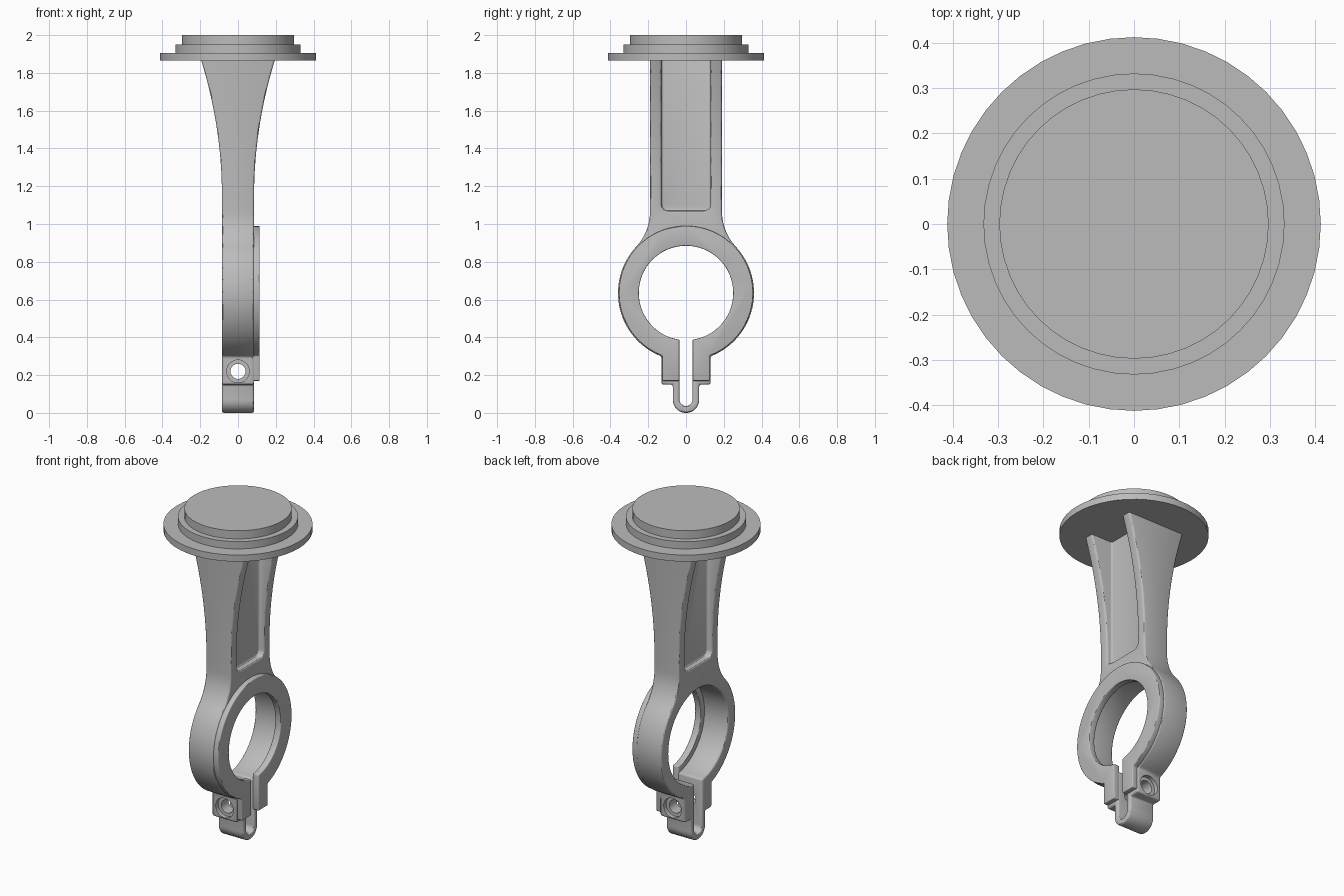
import bpy, bmesh, math
from math import cos, sin, radians, atan2, sqrt

if "Cube" in bpy.data.objects:
    bpy.data.objects.remove(bpy.data.objects["Cube"])

grey = bpy.data.materials.new("plain_grey")
grey.use_nodes = True
GREY = (0.5, 0.5, 0.5, 1)
grey.diffuse_color = GREY
grey.node_tree.nodes["Principled BSDF"].inputs["Base Color"].default_value = GREY

RING_Z = 0.635
SLOT = 0.035
HALF = 0.085


def arc(cu, cv, r, start, end, n):
    return [(cu + r * cos(radians(start + (end - start) * i / n)),
             cv + r * sin(radians(start + (end - start) * i / n))) for i in range(n + 1)]


def mirrored(half):
    """Close a right-hand half outline with its mirror image."""
    return half + [(-u, v) for u, v in reversed(half) if abs(u) > 1e-5]


def prism(name, pts, axis, lo, hi):
    """Extrude an outline (horizontal, z) along x or y."""
    place = (lambda u, v, d: (d, u, v)) if axis == "x" else (lambda u, v, d: (u, d, v))
    bm = bmesh.new()
    face = bm.faces.new([bm.verts.new(place(u, v, lo)) for u, v in pts])
    ext = bmesh.ops.extrude_face_region(bm, geom=[face])
    shift = place(0, 0, hi - lo)
    bmesh.ops.translate(bm, vec=shift, verts=[g for g in ext["geom"] if isinstance(g, bmesh.types.BMVert)])
    bmesh.ops.recalc_face_normals(bm, faces=bm.faces)
    mesh = bpy.data.meshes.new(name)
    bm.to_mesh(mesh)
    bm.free()
    mesh.materials.append(grey)
    obj = bpy.data.objects.new(name, mesh)
    bpy.context.collection.objects.link(obj)
    return obj


def activate(obj):
    bpy.ops.object.select_all(action="DESELECT")
    obj.select_set(True)
    bpy.context.view_layer.objects.active = obj


def boolean(obj, tool, operation="DIFFERENCE"):
    mod = obj.modifiers.new("cut", "BOOLEAN")
    mod.operation, mod.solver, mod.object = operation, "EXACT", tool
    activate(obj)
    bpy.ops.object.modifier_apply(modifier=mod.name)
    bpy.data.objects.remove(tool)


def bevel(obj, width):
    mod = obj.modifiers.new("soft_edges", "BEVEL")
    mod.width, mod.segments = width, 3
    mod.limit_method, mod.angle_limit = "ANGLE", radians(40)
    activate(obj)
    bpy.ops.object.modifier_apply(modifier=mod.name)


def smooth(obj):
    activate(obj)
    bpy.ops.object.shade_smooth_by_angle(angle=radians(30))


def circle(r, z, n=64):
    return arc(0, z, r, 0, 360, n)[:-1]


def slot_cutter():
    return prism("slot_cutter", mirrored([(SLOT, 0.5)] + arc(0, 0.072, SLOT, 0, -90, 8)), "x", -0.4, 0.4)


# Bracket outline: neck, fillet, clamp ring, ears and closing loop
R, NECK, EAR, FIL = 0.36, 0.19, 0.13, 0.28
fil_z = RING_Z + sqrt((R + FIL) ** 2 - (NECK + FIL) ** 2)
meet = math.degrees(atan2(fil_z - RING_Z, NECK + FIL))
ear_angle = -math.degrees(math.acos(EAR / R))
half = [(NECK, 1.89)]
half += arc(NECK + FIL, fil_z, FIL, 180, 180 + meet, 10)
half += arc(0, RING_Z, R, meet, ear_angle, 32)[1:]
half += [(EAR, 0.15), (0.07, 0.15)] + arc(0, 0.07, 0.07, 0, -90, 10)
bracket = prism("clamp_bracket", mirrored(half), "x", -0.4, 0.4)

# Flared thickness of the neck
flare = [(HALF, -0.2)]
for i in range(17):
    t = i / 16
    flare.append((HALF + 0.12 * t * t, 1.15 + 0.75 * t))
boolean(bracket, prism("flare_cutter", mirrored(flare), "y", -0.6, 0.6), "INTERSECT")

# Pockets on both sides of the neck, leaving a thin web
pocket = mirrored([(0.13, 2.1)] + arc(0.095, 1.105, 0.035, 0, -90, 6))
for lo, hi in ((0.05, 0.5), (-0.5, -0.05)):
    boolean(bracket, prism("pocket_cutter", pocket, "x", lo, hi))

# Bore and clamp slot
boolean(bracket, prism("bore_cutter", circle(0.285, RING_Z), "x", -0.4, 0.4))
boolean(bracket, slot_cutter())
bevel(bracket, 0.011)

# Bolt hole with a counterbore on each ear
boolean(bracket, prism("bolt_cutter", circle(0.04, 0.22, 32), "y", -0.4, 0.4))
for lo, hi in ((-0.4, -0.105), (0.105, 0.4)):
    boolean(bracket, prism("counterbore_cutter", circle(0.06, 0.22, 32), "y", lo, hi))
smooth(bracket)

# Retaining lip on the left face of the clamp
lip_r, lip_ear = 0.355, 0.125
lip_half = arc(0, RING_Z, lip_r, 90, -math.degrees(math.acos(lip_ear / lip_r)), 36) + [(lip_ear, 0.17)]
lip = prism("retaining_lip", mirrored(lip_half), "x", 0.075, 0.115)
boolean(lip, prism("lip_bore_cutter", circle(0.25, RING_Z), "x", -0.4, 0.4))
boolean(lip, slot_cutter())
bevel(lip, 0.005)
smooth(lip)

# Stepped round cap
for name, r, lo, hi in (("cap_flange", 0.412, 1.865, 1.905),
                        ("cap_step", 0.332, 1.9, 1.95),
                        ("cap_top", 0.297, 1.945, 2.0)):
    bpy.ops.mesh.primitive_cylinder_add(vertices=48, radius=r, depth=hi - lo, location=(0, 0, (lo + hi) / 2))
    disc = bpy.context.object
    disc.name = name
    disc.data.materials.append(grey)
    smooth(disc)
